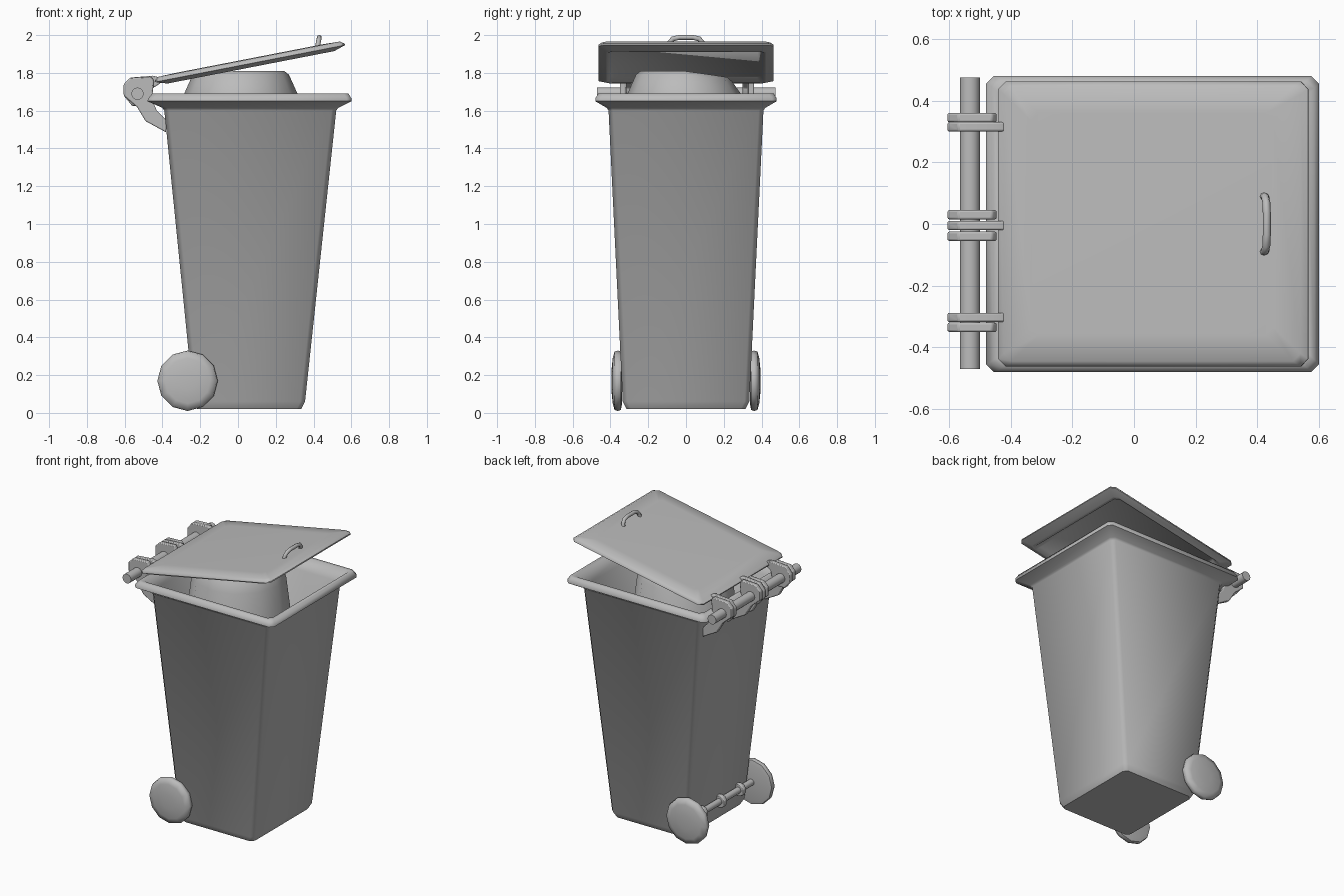
import bpy, bmesh, math
from mathutils import Matrix, Vector

cube = bpy.data.objects.get("Cube")
if cube:
    bpy.data.objects.remove(cube, do_unlink=True)

grey = bpy.data.materials.new("grey_plastic")
grey.use_nodes = True
grey.diffuse_color = (0.5, 0.5, 0.5, 1)
grey.node_tree.nodes["Principled BSDF"].inputs["Base Color"].default_value = (0.5, 0.5, 0.5, 1)


def finish(name, bm, angle=50, bevel=0):
    """Turn a bmesh into a smooth-shaded object."""
    bmesh.ops.recalc_face_normals(bm, faces=bm.faces)
    mesh = bpy.data.meshes.new(name)
    bm.to_mesh(mesh)
    bm.free()
    mesh.materials.append(grey)
    ob = bpy.data.objects.new(name, mesh)
    bpy.context.collection.objects.link(ob)
    if bevel:
        mod = ob.modifiers.new("Bevel", 'BEVEL')
        mod.width = bevel
        mod.segments = 2
    bpy.ops.object.select_all(action='DESELECT')
    ob.select_set(True)
    bpy.context.view_layer.objects.active = ob
    bpy.ops.object.shade_smooth_by_angle(angle=math.radians(angle))
    return ob


def loft(rings):
    """Skin a list of equal point rings and cap both ends."""
    bm = bmesh.new()
    loops = [[bm.verts.new(p) for p in ring] for ring in rings]
    n = len(loops[0])
    for a, b in zip(loops, loops[1:]):
        for i in range(n):
            j = (i + 1) % n
            bm.faces.new((a[i], a[j], b[j], b[i]))
    bm.faces.new(loops[0])
    bm.faces.new(loops[-1])
    return bm


def box_ring(x0, x1, hy, z, c=0.025):
    """Rectangle with chamfered corners."""
    return [(x0 + c, -hy, z), (x1 - c, -hy, z), (x1, c - hy, z), (x1, hy - c, z),
            (x1 - c, hy, z), (x0 + c, hy, z), (x0, hy - c, z), (x0, c - hy, z)]


def round_ring(x, z, r, y, n=12):
    """Circle around an axis along y."""
    return [(x + r * math.sin(math.tau * i / n), y, z + r * math.cos(math.tau * i / n))
            for i in range(n)]


def rod(name, x, z, r, y0, y1):
    return finish(name, loft([round_ring(x, z, r, y) for y in (y0, y1)]))


def plate(name, outline, y, width=0.03):
    """Flat outline in xz, thickened along y."""
    rings = [[(x, y + s * width / 2, z) for x, z in outline] for s in (-1, 1)]
    return finish(name, loft(rings), 40, 0.006)


# Tapered hollow bin: outer wall, flared rim, inner wall, floor
finish("bin_body", loft([box_ring(*r) for r in (
    (-.215, .335, .315, .02), (-.235, .355, .335, .06),
    (-.39, .52, .41, 1.6), (-.4, .53, .42, 1.615),
    (-.48, .60, .48, 1.65), (-.475, .60, .48, 1.665), (-.455, .585, .465, 1.69),
    (-.43, .56, .44, 1.69), (-.38, .505, .39, 1.62),
    (-.21, .33, .31, .07))]))

# Lump of contents, with its top sloping down towards the back
rings = []
for z, r in ((1.2, .36), (1.69, .3), (1.79, .255), (1.81, .23)):
    ring = []
    for i in range(12):
        a = math.tau * i / 12
        y = r * math.sin(a) - .01
        drop = .15 * max(0, y) if z > 1.75 else 0
        ring.append((.015 + r * math.cos(a), y, z - drop))
    rings.append(ring)
finish("contents", loft(rings))

# Tilted lid with a recessed underside
lid = loft([box_ring(-h, h, w, z) for h, w, z in (
    (.41, .40, .002), (.43, .415, -.024), (.45, .425, -.024),
    (.512, .462, -.004), (.512, .462, .004), (.49, .445, .02), (.4, .36, .023))])
tilt = math.radians(-11)
lid.transform(Matrix.Translation((.063, 0, 1.853)) @ Matrix.Rotation(tilt, 4, 'Y'))
finish("lid", lid)

# Lid handle swept along an arch
arch = [(-.09, 1.935), (-.088, 1.96), (-.07, 1.98), (-.035, 1.988),
        (.035, 1.988), (.07, 1.98), (.088, 1.96), (.09, 1.935)]
rings = []
for i, (y, z) in enumerate(arch):
    a, b = arch[max(i - 1, 0)], arch[min(i + 1, len(arch) - 1)]
    t = Vector((0, b[0] - a[0], b[1] - a[1])).normalized()
    side = t.cross(Vector((1, 0, 0)))
    x = .42 + .01 * (z - 1.935) / .05
    rings.append([Vector((x, y, z)) + .013 * (math.cos(k * math.tau / 8) * Vector((1, 0, 0))
                  + math.sin(k * math.tau / 8) * side) for k in range(8)])
finish("lid_handle", loft(rings))

# Hinge rod and its knuckles
rod("hinge_rod", -.532, 1.69, .033, -.47, .475)
bin_arm = [(-.605, 1.74), (-.605, 1.68), (-.535, 1.62), (-.49, 1.545), (-.38, 1.485),
           (-.38, 1.55), (-.43, 1.6), (-.455, 1.66), (-.445, 1.76), (-.46, 1.78), (-.57, 1.775)]
lid_arm = [(-.605, 1.73), (-.605, 1.68), (-.56, 1.625), (-.5, 1.625), (-.46, 1.68),
           (-.45, 1.72), (-.41, 1.745), (-.41, 1.775), (-.45, 1.785), (-.57, 1.775)]
for y in (.345, .03, -.04, -.335):
    plate("bin_hinge_arm", bin_arm, y)
for y in (.315, -.005, -.303):
    plate("lid_hinge_arm", lid_arm, y)

# Axle, its collars and the domed wheels
wx, wz = -.267, .17
rod("axle", wx, wz, .022, -.36, .36)
collar = [(x, z) for x, y, z in round_ring(wx, wz, .045, 0, 10)]
for y in (-.21, 0, .21):
    plate("axle_collar", collar, y)
for side, label in ((1, "left"), (-1, "right")):
    profile = ((.13, .34), (.155, .345), (.16, .36), (.155, .378), (.12, .388), (.05, .395))
    finish(label + "_wheel", loft([round_ring(wx, wz, r, side * y) for r, y in profile]), 60)
